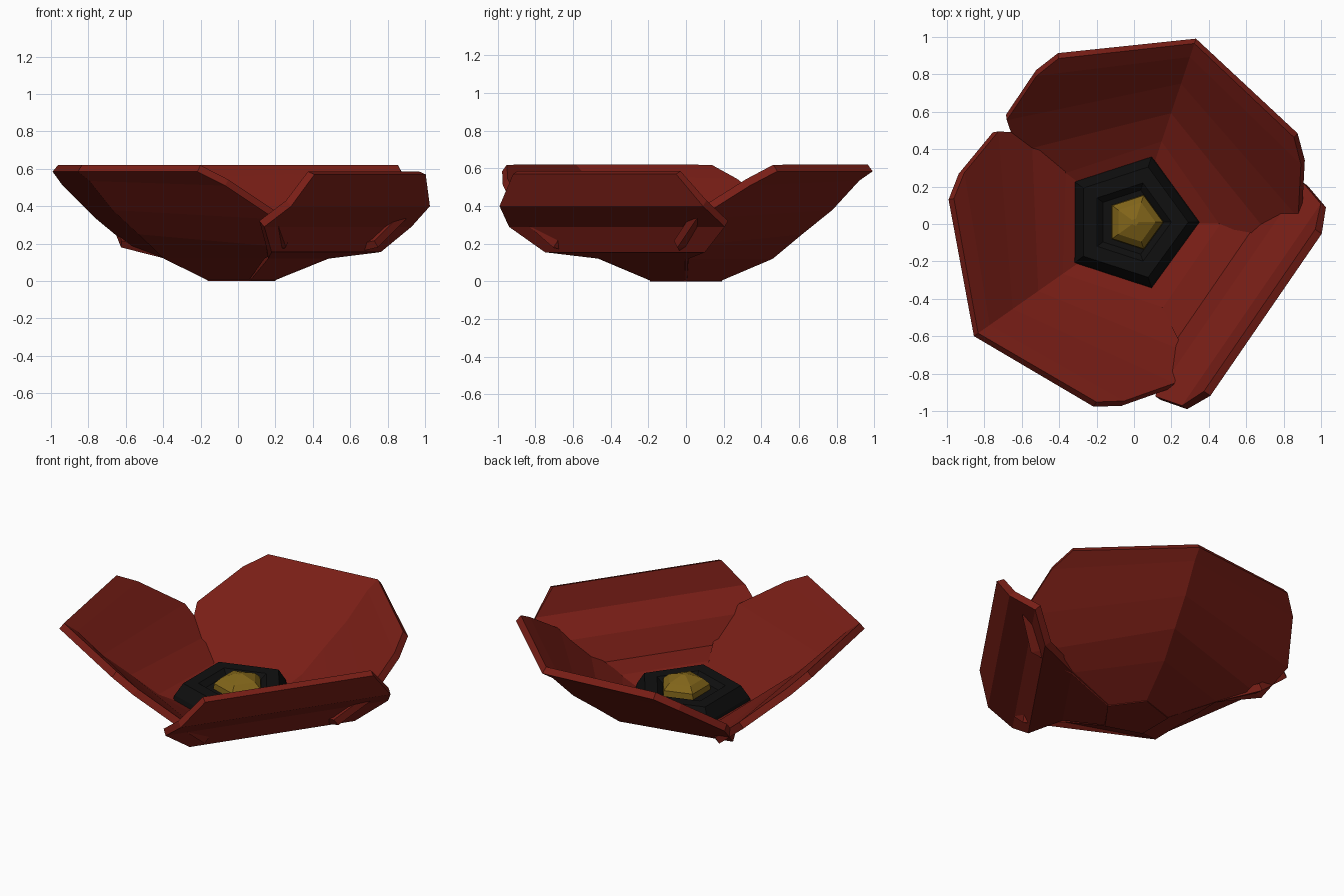
import bpy
from math import sin, cos, radians

if "Cube" in bpy.data.objects:
    bpy.data.objects.remove(bpy.data.objects["Cube"])


def material(name, rgb):
    m = bpy.data.materials.new(name)
    m.diffuse_color = (*rgb, 1)
    m.use_nodes = True
    m.node_tree.nodes["Principled BSDF"].inputs["Base Color"].default_value = m.diffuse_color
    return m


RED = material("petal_red", (0.19, 0.013, 0.008))
BLACK = material("heart_black", (0.005, 0.005, 0.005))
YELLOW = material("pistil_yellow", (0.22, 0.13, 0.01))


def polar(r, deg, z):
    return (r * cos(radians(deg)), r * sin(radians(deg)), z)


def add_mesh(name, verts, faces, mat):
    me = bpy.data.meshes.new(name)
    me.from_pydata(verts, [], faces)
    me.materials.append(mat)
    ob = bpy.data.objects.new(name, me)
    bpy.context.collection.objects.link(ob)
    return ob


def petal(name, angle, ends, ridge=None):
    """Sheet of rows from the base to the rim, mirrored about its angle, then thickened inward."""
    verts = []
    for i, (r, a, z) in enumerate(ends):
        verts.append(polar(r, angle - a, z))
        if ridge:
            verts.append(polar(ridge[i][0], angle, ridge[i][1]))
        verts.append(polar(r, angle + a, z))
    n = 3 if ridge else 2
    faces = [(i * n + c, (i + 1) * n + c, (i + 1) * n + c + 1, i * n + c + 1)
             for i in range(len(ends) - 1) for c in range(n - 1)]
    ob = add_mesh(name, verts, faces, RED)
    s = ob.modifiers.new("thickness", "SOLIDIFY")
    s.thickness = 0.045
    s.offset = 1
    return ob


def five_sided(name, profile, mat, centre):
    """Pentagonal lathe of (radius, z) points, closed at both ends."""
    verts = [polar(r, 72 * k, z) for r, z in profile for k in range(5)]
    verts = [(x + centre[0], y + centre[1], z) for x, y, z in verts]
    faces = [(i * 5 + k, i * 5 + (k + 1) % 5, i * 5 + 5 + (k + 1) % 5, i * 5 + 5 + k)
             for i in range(len(profile) - 1) for k in range(5)]
    last = len(profile) * 5
    faces += [(4, 3, 2, 1, 0), tuple(range(last - 5, last))]
    return add_mesh(name, verts, faces, mat)


# Two wide petals, each folded along a central ridge
wide_ends = [(0.2, 72, 0.005), (0.485, 72, 0.12), (0.75, 75, 0.18),
             (0.9, 68, 0.33), (0.975, 51, 0.51), (1.0, 42.5, 0.585)]
wide_ridge = [(0.2, 0.005), (0.485, 0.12), (0.65, 0.25),
              (0.82, 0.38), (0.97, 0.535), (1.045, 0.585)]
petal("back_petal", 71.5, wide_ends, wide_ridge)
petal("left_petal", 215, wide_ends, wide_ridge)

# One narrow petal with a single flat span
narrow_ends = [(0.2, 36, 0.005), (0.485, 36, 0.12), (0.77, 42, 0.155),
               (0.95, 47, 0.29), (1.03, 39.5, 0.4), (1.005, 31.5, 0.57)]
petal("front_right_petal", 325.5, narrow_ends)

# Base plate, dark heart and yellow pistil
five_sided("base", [(0.2, 0.0), (0.2, 0.05)], RED, (0, 0))
five_sided("heart", [(0.2, 0.05), (0.37, 0.12), (0.36, 0.15), (0.31, 0.225),
                     (0.22, 0.225), (0.18, 0.195)], BLACK, (-0.02, 0.01))
five_sided("pistil", [(0.155, 0.18), (0.15, 0.23), (0.11, 0.265), (0.02, 0.295)],
           YELLOW, (0.005, 0.01))
